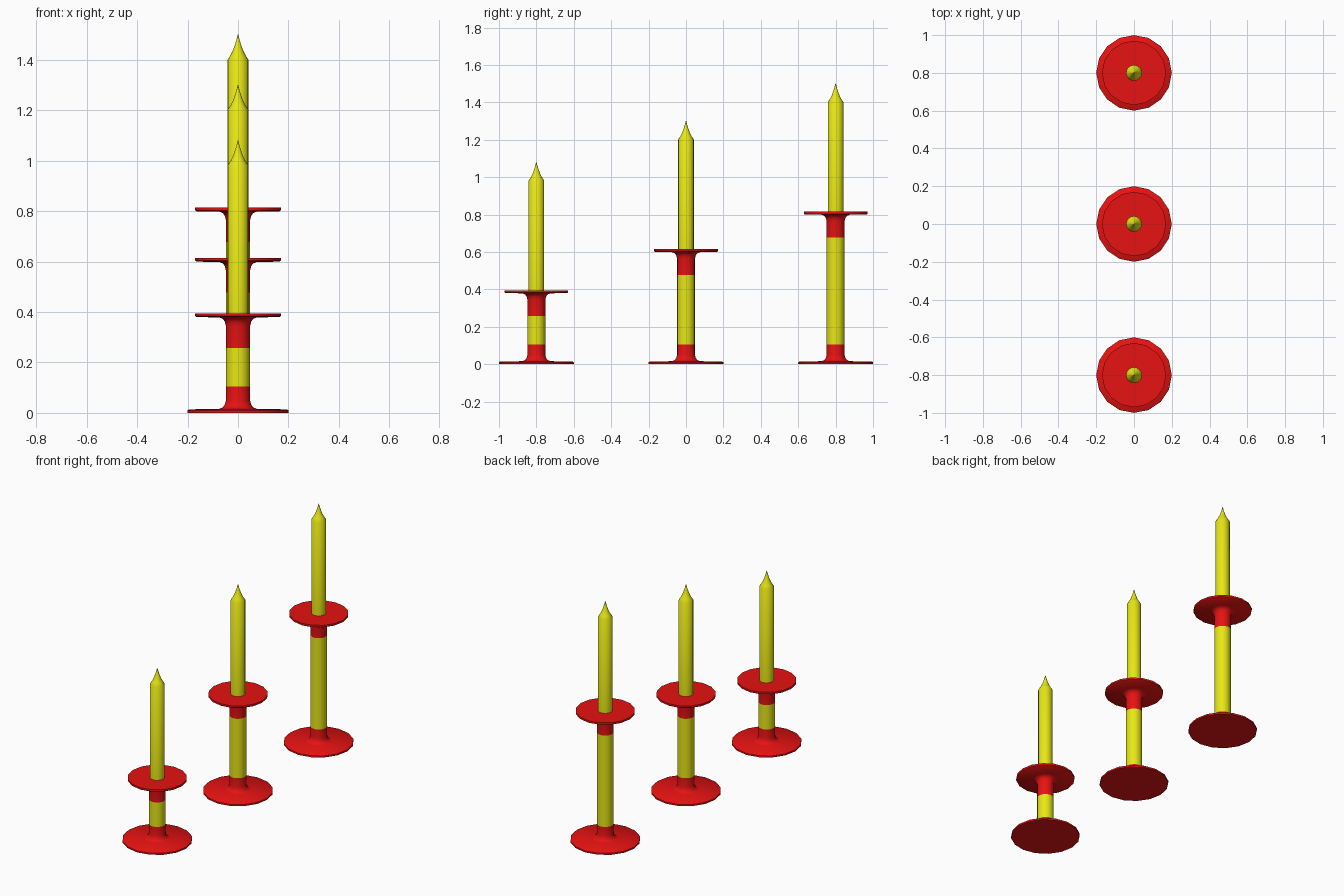
import bpy, bmesh
from math import cos, sin, pi, radians

cube = bpy.data.objects.get("Cube")
if cube:
    bpy.data.objects.remove(cube)

SIDES = 16


def material(name, colour):
    m = bpy.data.materials.new(name)
    m.use_nodes = True
    m.diffuse_color = colour
    m.node_tree.nodes["Principled BSDF"].inputs["Base Color"].default_value = colour
    return m


red = material("red enamel", (0.8, 0.006, 0.006, 1))
yellow = material("yellow wax", (0.8, 0.8, 0.008, 1))


def lathe(name, profile, y, mat):
    """Spin a (radius, height) profile around a vertical axis and cap the ends."""
    bm = bmesh.new()
    rings = [[bm.verts.new((r * cos(2 * pi * i / SIDES), r * sin(2 * pi * i / SIDES), z))
              for i in range(SIDES)] for r, z in profile]
    for low, high in zip(rings, rings[1:]):
        for i in range(SIDES):
            j = (i + 1) % SIDES
            bm.faces.new((low[i], low[j], high[j], high[i]))
    bm.faces.new(rings[0][::-1])
    bm.faces.new(rings[-1])
    mesh = bpy.data.meshes.new(name)
    bm.to_mesh(mesh)
    bm.free()
    mesh.materials.append(mat)
    obj = bpy.data.objects.new(name, mesh)
    obj.location.y = y
    bpy.context.collection.objects.link(obj)
    bpy.ops.object.select_all(action="DESELECT")
    obj.select_set(True)
    bpy.context.view_layer.objects.active = obj
    bpy.ops.object.shade_smooth_by_angle(angle=radians(40))
    return obj


R = 0.048  # stem radius

# Three holders, each with a plate height h and a tall candle
for size, y, h in (("short", -0.8, 0.395), ("middle", 0, 0.615), ("tall", 0.8, 0.815)):
    # Flared foot
    lathe(size + "_foot", [(0.2, 0), (0.2, 0.01), (0.195, 0.014), (0.075, 0.016),
                           (0.06, 0.022), (0.052, 0.034), (R, 0.05), (R, 0.105)], y, red)
    # Stem between the two collars
    lathe(size + "_stem", [(R, 0.105), (R, h - 0.137)], y, yellow)
    # Collar flaring into the drip plate
    lathe(size + "_plate", [(R, h - 0.137), (R, h - 0.05), (0.052, h - 0.034),
                            (0.06, h - 0.022), (0.075, h - 0.016), (0.165, h - 0.015),
                            (0.17, h - 0.011), (0.17, h)], y, red)
    # Candle with a concave pointed tip
    s = h + 0.586
    lathe(size + "_candle", [(0.042, h), (0.042, s), (0.03, s + 0.018), (0.02, s + 0.038),
                             (0.012, s + 0.06), (0.006, s + 0.08), (0.001, s + 0.1)], y, yellow)
